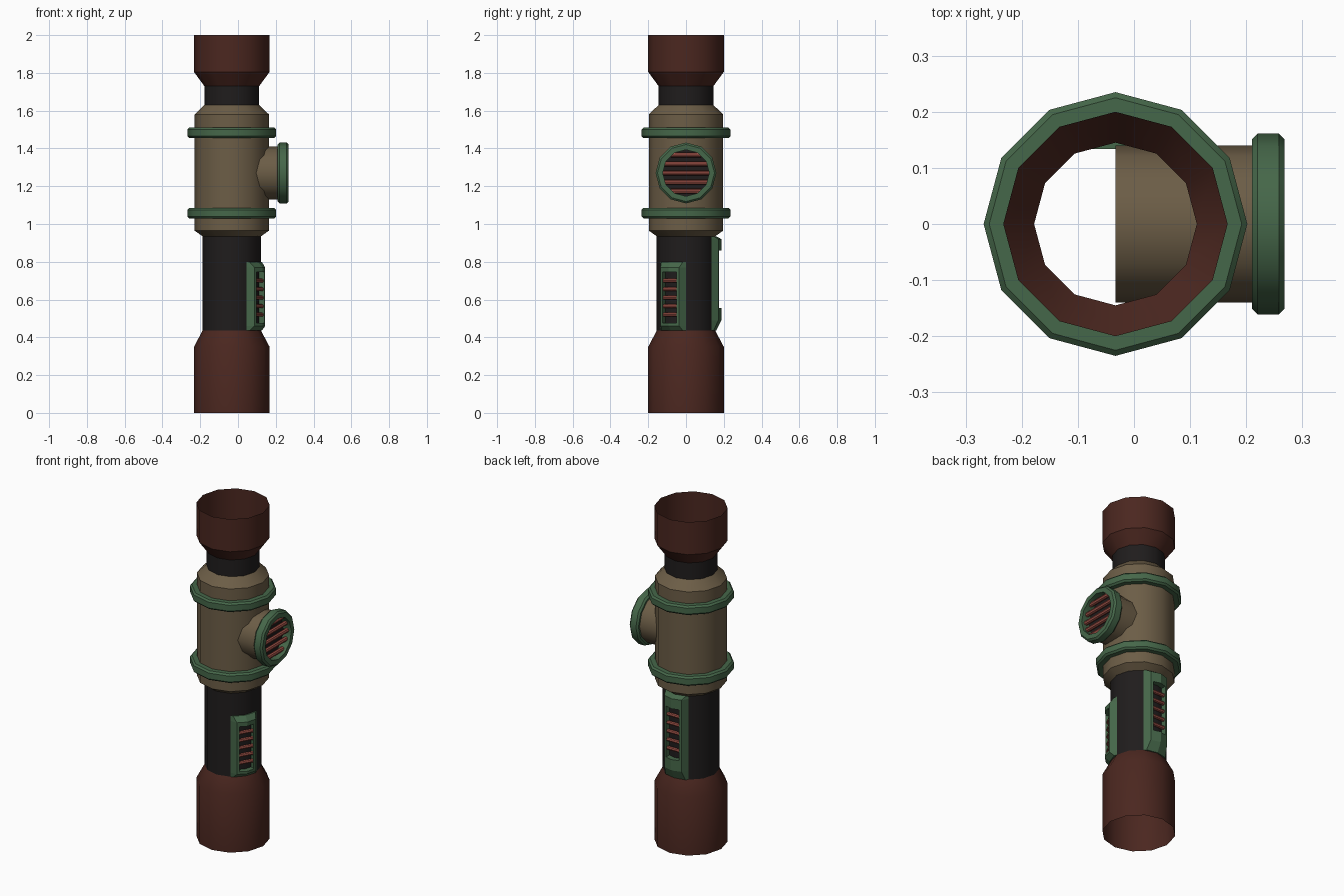
import bpy, bmesh, math
from mathutils import Matrix

if "Cube" in bpy.data.objects:
    bpy.data.objects.remove(bpy.data.objects["Cube"])

AX = -0.033                      # x of the vertical pipe axis
SIDES = 12


def material(name, rgb):
    m = bpy.data.materials.new(name)
    m.diffuse_color = (*rgb, 1)
    m.use_nodes = True
    m.node_tree.nodes["Principled BSDF"].inputs["Base Color"].default_value = m.diffuse_color
    return m


BROWN = material("rust_brown", (0.07, 0.02, 0.014))
DARK = material("dark_metal", (0.014, 0.012, 0.012))
TAN = material("tan_paint", (0.15, 0.11, 0.062))
GREEN = material("green_paint", (0.06, 0.135, 0.067))
RED = material("red_bars", (0.33, 0.08, 0.06))

UPRIGHT = Matrix.Translation((AX, 0, 0))
PORT = Matrix.Translation((AX, 0, 1.27)) @ Matrix.Rotation(math.pi / 2, 4, 'Y')


def finish(name, bm, mat, smooth=True):
    mesh = bpy.data.meshes.new(name)
    bm.to_mesh(mesh)
    bm.free()
    mesh.materials.append(mat)
    if smooth:
        mesh.polygons.foreach_set("use_smooth", [True] * len(mesh.polygons))
        mesh.set_sharp_from_angle(angle=math.radians(32))
    ob = bpy.data.objects.new(name, mesh)
    bpy.context.collection.objects.link(ob)
    return ob


def lathe(name, profile, mat, matrix=UPRIGHT, closed=False):
    """Revolve (radius, height) points; closed joins the last to the first."""
    bm = bmesh.new()
    loops = []
    for r, z in profile:
        loops.append([bm.verts.new(matrix @ Matrix.Rotation(i * math.tau / SIDES, 4, 'Z')
                                   @ Matrix.Translation((r, 0, z)).to_translation())
                      for i in range(SIDES)])
    pairs = list(zip(loops, loops[1:]))
    if closed:
        pairs.append((loops[-1], loops[0]))
    for a, b in pairs:
        for i in range(SIDES):
            j = (i + 1) % SIDES
            bm.faces.new((a[i], a[j], b[j], b[i]))
    if closed:
        bmesh.ops.recalc_face_normals(bm, faces=bm.faces)
    return finish(name, bm, mat)


def ring(name, r_in, r_out, z0, z1, c, matrix=UPRIGHT):
    lathe(name, [(r_in, z0), (r_out - c, z0), (r_out, z0 + c),
                 (r_out, z1 - c), (r_out - c, z1), (r_in, z1)], GREEN, matrix, True)


def bars(name, matrix, items, radius):
    """Round bars along local y; items are (x, z, length)."""
    bm = bmesh.new()
    for x, z, length in items:
        bmesh.ops.create_cone(bm, cap_ends=True, segments=8, radius1=radius, radius2=radius,
                              depth=length, matrix=matrix @ Matrix.Translation((x, 0, z))
                              @ Matrix.Rotation(math.pi / 2, 4, 'X'))
    finish(name, bm, RED, False)


# Main vertical pipe, open at both ends
lathe("bottom_collar", [(0.2, 0), (0.2, 0.35), (0.155, 0.435)], BROWN)
lathe("lower_pipe", [(0.155, 0.435), (0.155, 0.935)], DARK)
lathe("body", [(0.155, 0.935), (0.197, 0.965), (0.197, 1.58), (0.145, 1.63)], TAN)
lathe("neck", [(0.145, 1.63), (0.145, 1.73)], DARK)
lathe("top_collar", [(0.145, 1.73), (0.2, 1.805), (0.2, 2.0)], BROWN)
ring("lower_ring", 0.19, 0.235, 1.03, 1.085, 0.01)
ring("upper_ring", 0.19, 0.235, 1.455, 1.51, 0.01)

# Side port with barred grille
lathe("port_pipe", [(0.14, 0), (0.14, 0.25)], TAN, PORT)
ring("port_ring", 0.123, 0.161, 0.243, 0.301, 0.01, PORT)
bm = bmesh.new()
bmesh.ops.create_circle(bm, cap_ends=True, segments=SIDES, radius=0.13,
                        matrix=PORT @ Matrix.Translation((0, 0, 0.248)))
finish("port_backing", bm, DARK, False)
bars("port_bars", Matrix.Translation((0.24, 0, 1.27)),
     [(0, k * 0.048, 2 * math.sqrt(0.125 ** 2 - (k * 0.048) ** 2)) for k in range(-2, 3)], 0.013)


def vent(name, angle, z0, z1, slot0, slot1, low_cut, high_cut):
    """Ridged frame wrapped over two pipe facets, with a barred slot."""
    M = UPRIGHT @ Matrix.Rotation(math.radians(angle), 4, 'Z')
    face = [(0.134, 0.0775), (0.171, 0.057), (0.187, 0), (0.171, -0.057), (0.134, -0.0775)]
    end = [(0.134, 0.0775), (0.146, 0.066), (0.16, 0), (0.146, -0.066), (0.134, -0.0775)]
    bm = bmesh.new()
    sections = [(end, z0), (face, z0 + low_cut), (face, z1 - high_cut), (end, z1)]
    loops = [[bm.verts.new((d, t, z)) for d, t in s] for s, z in sections]
    for a, b in zip(loops, loops[1:]):
        for i in range(5):
            j = (i + 1) % 5
            bm.faces.new((a[i], a[j], b[j], b[i]))
    bm.faces.new(loops[0])
    bm.faces.new(loops[-1])
    bmesh.ops.recalc_face_normals(bm, faces=bm.faces)
    bm.transform(M)
    frame = finish(name + "_frame", bm, GREEN, False)

    # slot cutter, baked in and removed
    bm = bmesh.new()
    bmesh.ops.create_cube(bm, size=1, matrix=M @ Matrix.Translation((0.2, 0, (slot0 + slot1) / 2))
                          @ Matrix.Diagonal((0.2, 0.084, slot1 - slot0, 1)))
    cutter = finish(name + "_cutter", bm, GREEN, False)
    cutter.hide_render = True
    mod = frame.modifiers.new("slot", 'BOOLEAN')
    mod.operation, mod.solver, mod.object = 'DIFFERENCE', 'EXACT', cutter
    dg = bpy.context.evaluated_depsgraph_get()
    baked = bpy.data.meshes.new_from_object(frame.evaluated_get(dg))
    frame.modifiers.clear()
    frame.data = baked
    bpy.data.objects.remove(cutter)

    step = (slot1 - slot0) / 6
    bars(name + "_bars", M, [(0.16, slot0 + step * k, 0.09) for k in range(1, 6)], 0.011)


vent("front_vent", -30, 0.435, 0.80, 0.475, 0.745, 0.025, 0.03)
vent("back_vent", 90, 0.435, 0.935, 0.555, 0.86, 0.055, 0.015)
